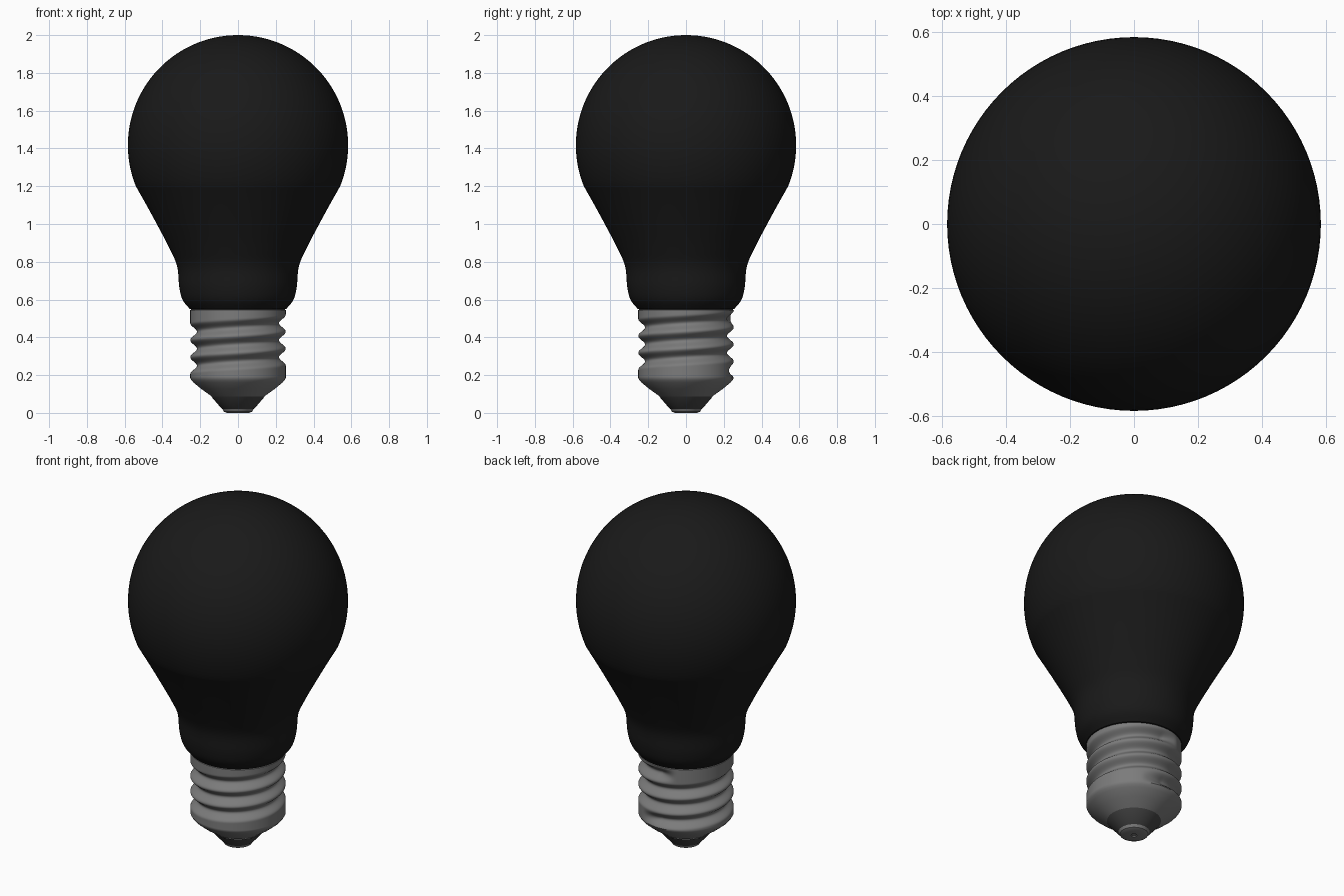
import bpy, bmesh, math
from mathutils import Vector

if "Cube" in bpy.data.objects:
    bpy.data.objects.remove(bpy.data.objects["Cube"])


def material(name, value):
    m = bpy.data.materials.new(name)
    m.diffuse_color = (value, value, value, 1)
    m.use_nodes = True
    m.node_tree.nodes["Principled BSDF"].inputs["Base Color"].default_value = m.diffuse_color
    return m


def spin(name, profile, mat, sides=96, radius=None, angle=35):
    """Revolve (r, z) points about z; optional radius(r, z, a) sculpts the surface."""
    bm = bmesh.new()
    rings = []
    for r, z in profile:
        if r < 1e-5:
            rings.append([bm.verts.new((0, 0, z))] * sides)
            continue
        ring = []
        for i in range(sides):
            a = math.tau * i / sides
            q = radius(r, z, a) if radius else r
            ring.append(bm.verts.new((q * math.cos(a), q * math.sin(a), z)))
        rings.append(ring)
    for lo, hi in zip(rings, rings[1:]):
        for i in range(sides):
            j = (i + 1) % sides
            loop = list(dict.fromkeys((lo[i], lo[j], hi[j], hi[i])))
            bm.faces.new(loop)
    mesh = bpy.data.meshes.new(name)
    bm.to_mesh(mesh)
    bm.free()
    obj = bpy.data.objects.new(name, mesh)
    bpy.context.collection.objects.link(obj)
    mesh.materials.append(mat)
    bpy.ops.object.select_all(action='DESELECT')
    obj.select_set(True)
    bpy.context.view_layer.objects.active = obj
    bpy.ops.object.shade_smooth_by_angle(angle=math.radians(angle))
    return obj


def smooth_path(pts, steps=6):
    """Catmull-Rom curve through the points."""
    p = [Vector(q) for q in [pts[0]] + pts + [pts[-1]]]
    out = []
    for a, b, c, d in zip(p, p[1:], p[2:], p[3:]):
        for s in range(steps):
            t = s / steps
            out.append(0.5 * (2 * b + (c - a) * t + (2 * a - 5 * b + 4 * c - d) * t * t
                              + (3 * b - a - 3 * c + d) * t ** 3))
    return [tuple(v) for v in out] + [pts[-1]]


black = material("black_glass", 0.01)
metal = material("grey_metal", 0.2)
dark = material("dark_insulator", 0.06)

# Glass envelope: curved neck flowing into a spherical top
neck = smooth_path([(0.255, 0.55), (0.293, 0.598), (0.311, 0.665), (0.322, 0.775),
                    (0.362, 0.87), (0.43, 1.0), (0.49, 1.11), (0.541, 1.2)])
R = 0.583
start = math.asin((1.2 - 1.417) / R)
dome = []
for i in range(1, 37):
    a = start + (math.pi / 2 - start) * i / 36
    dome.append((R * math.cos(a), 1.417 + R * math.sin(a)))
dome[-1] = (0, 2.0)
spin("glass_bulb", [(0.235, 0.546)] + neck + dome, black)

# Screw cap: helical groove running three turns, starting at the back
PITCH = 0.09


def thread(r, z, a):
    if z < 0.165:
        return r
    t = ((a - math.pi / 2) % math.tau) / math.tau
    cut = 0
    for k in range(-1, 4):
        turn = t + k
        fade = min(1, max(0, (turn + 0.08) / 0.08), max(0, (3.06 - turn) / 0.06))
        d = (z - 0.2275 - PITCH * turn) / PITCH
        if abs(d) < 0.5:
            cut += fade * math.cos(math.pi * d) ** 2
    return r - 0.036 * cut


cap = [(0.14, 0.088), (0.195, 0.127), (0.236, 0.161), (0.247, 0.174)]
cap += [(0.253, 0.185 + 0.36 * i / 60) for i in range(61)]
cap += [(0.24, 0.549)]
spin("screw_cap", cap, metal, 120, thread, 40)

# Insulator ring between the cap and the contact
spin("insulator", [(0.075, 0.018), (0.088, 0.024), (0.143, 0.088)], dark, 64)

# Bottom contact with a small solder dimple
spin("bottom_contact", [(0, 0.006), (0.012, 0.005), (0.016, 0.0), (0.06, 0.0),
                        (0.075, 0.007), (0.083, 0.022)], metal, 64)
